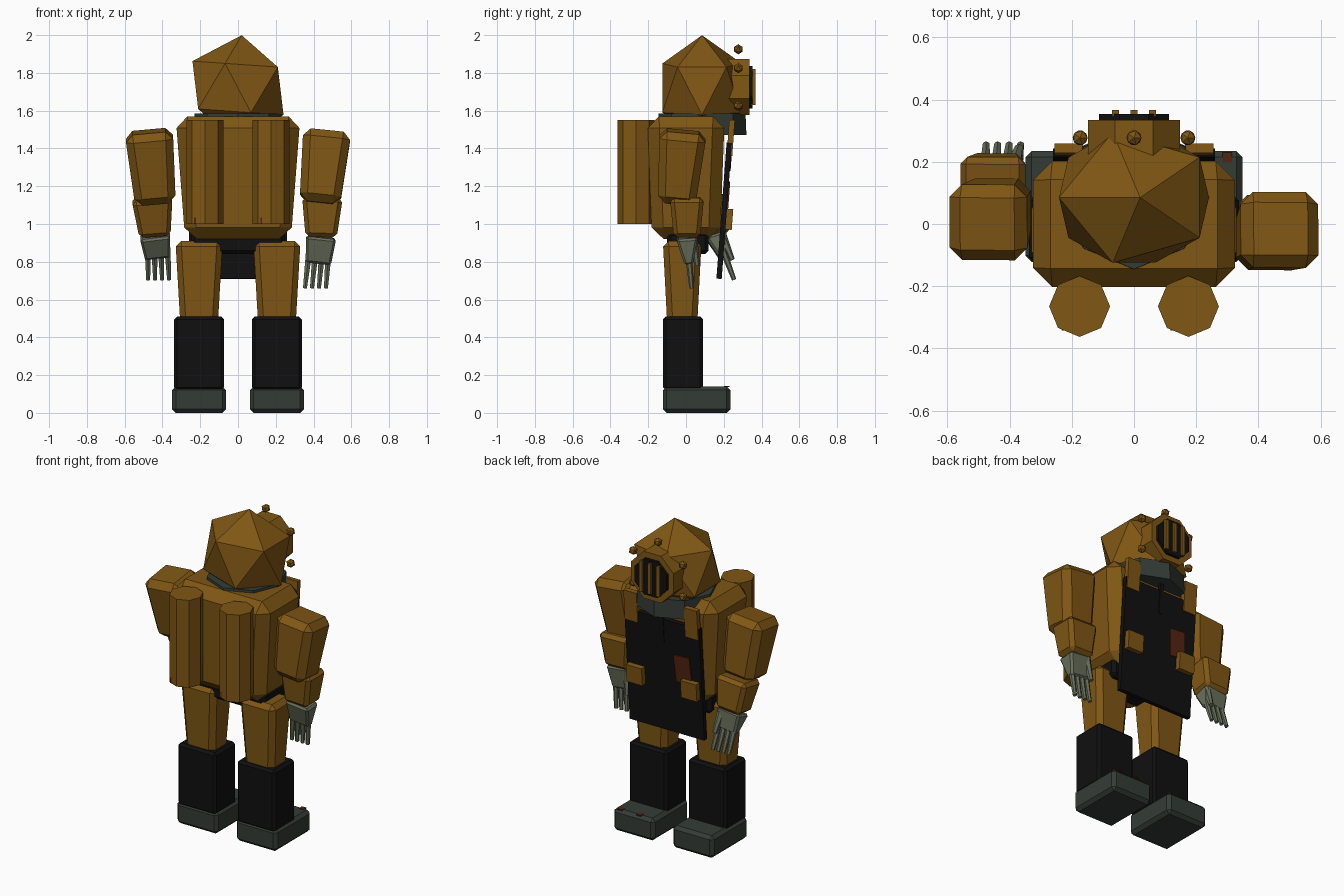
import bpy, bmesh, math
from mathutils import Vector, Matrix

if "Cube" in bpy.data.objects:
    bpy.data.objects.remove(bpy.data.objects["Cube"], do_unlink=True)


def material(name, r, g, b):
    m = bpy.data.materials.new(name)
    m.use_nodes = True
    m.diffuse_color = (r, g, b, 1)
    m.node_tree.nodes["Principled BSDF"].inputs["Base Color"].default_value = (r, g, b, 1)
    return m


BRASS = material("dark mustard", 0.215, 0.095, 0.007)
BLACK = material("rubber black", 0.005, 0.005, 0.005)
STEEL = material("green grey", 0.034, 0.045, 0.037)
GLOVE = material("pale olive", 0.14, 0.16, 0.105)
RUST = material("rust", 0.085, 0.018, 0.005)


def finish(name, bm, mat):
    bmesh.ops.recalc_face_normals(bm, faces=bm.faces)
    mesh = bpy.data.meshes.new(name)
    bm.to_mesh(mesh)
    bm.free()
    mesh.materials.append(mat)
    obj = bpy.data.objects.new(name, mesh)
    bpy.context.collection.objects.link(obj)
    return obj


def block(name, low, high, low_size, high_size, bevel, mat):
    """Tapered box along the line low-high, with chamfered edges."""
    low, high = Vector(low), Vector(high)
    axis = high - low
    turn = Vector((0, 0, 1)).rotation_difference(axis).to_matrix()
    bm = bmesh.new()
    bmesh.ops.create_cube(bm, size=1)
    for v in bm.verts:
        size = high_size if v.co.z > 0 else low_size
        local = Vector((v.co.x * size[0], v.co.y * size[1], v.co.z * axis.length))
        v.co = (low + high) / 2 + turn @ local
    if bevel:
        bmesh.ops.bevel(bm, geom=bm.edges[:], offset=bevel, segments=1, affect='EDGES')
    return finish(name, bm, mat)


def box(name, x, y, z, mat, bevel=0):
    cx, cy = sum(x) / 2, sum(y) / 2
    size = (x[1] - x[0], y[1] - y[0])
    return block(name, (cx, cy, z[0]), (cx, cy, z[1]), size, size, bevel, mat)


def rod(name, low, high, r0, r1, sides, mat, spin=0):
    low, high = Vector(low), Vector(high)
    axis = high - low
    turn = Vector((0, 0, 1)).rotation_difference(axis).to_matrix().to_4x4()
    bm = bmesh.new()
    bmesh.ops.create_cone(bm, cap_ends=True, segments=sides, radius1=r0, radius2=r1,
                          depth=axis.length,
                          matrix=Matrix.Translation((low + high) / 2) @ turn @ Matrix.Rotation(spin, 4, 'Z'))
    return finish(name, bm, mat)


def ball(name, centre, radius, mat, turn=Matrix(), squash=1):
    bm = bmesh.new()
    bmesh.ops.create_icosphere(bm, subdivisions=1, radius=radius,
                               matrix=Matrix.Translation(centre) @ Matrix.Diagonal((1, squash, 1, 1)) @ turn)
    return finish(name, bm, mat)


# Torso, hips and collar
block("torso", (0, 0, 0.92), (0, 0, 1.57), (0.56, 0.36), (0.66, 0.41), 0.062, BRASS)
box("hips", (-0.25, 0.25), (-0.1, 0.12), (0.84, 0.96), BLACK, 0.02)
rod("collar", (0, 0.085, 1.47), (0, 0.085, 1.585), 0.235, 0.23, 8, STEEL)

# Helmet
tilt = Matrix.Rotation(0.07, 4, 'Y') @ Matrix.Rotation(math.pi, 4, 'Z')
ball("helmet", (0, 0.085, 1.72), 0.28, BRASS, tilt, 0.88)

# Face grille with its bars and bolts
FACE_Z = 1.725
flat = math.pi / 8
rod("grille_rim", (0, 0.2, FACE_Z), (0, 0.335, FACE_Z), 0.16, 0.16, 8, BRASS, flat)
rod("grille_plate", (0, 0.33, FACE_Z), (0, 0.353, FACE_Z), 0.122, 0.122, 8, BLACK, flat)
for i in (-1, 0, 1):
    box("grille_bar", (i * 0.06 - 0.011, i * 0.06 + 0.011), (0.345, 0.367),
        (FACE_Z - 0.095, FACE_Z + 0.095), BRASS)
for i in range(6):
    a = math.pi / 2 + i * math.pi / 3
    ball("helmet_bolt", (0.2 * math.cos(a), 0.277, FACE_Z + 0.2 * math.sin(a)), 0.027, BRASS)

# Apron with straps, pockets, a seam and a patch, all following its slope
def apron_y(z):
    return 0.175 + (z - 0.71) * 0.075


def apron_plate(name, x, z, depth, thick, mat, lean=0):
    mid = (x[0] + x[1]) / 2
    size = (x[1] - x[0], thick)
    return block(name, (mid - lean, apron_y(z[0]) + depth, z[0]),
                 (mid + lean, apron_y(z[1]) + depth, z[1]), size, size, 0, mat)


apron_plate("apron", (-0.26, 0.26), (0.71, 1.43), 0, 0.028, BLACK)
apron_plate("apron_seam", (-0.012, 0.012), (1.28, 1.53), 0.008, 0.02, BLACK)
apron_plate("rust_patch", (-0.19, -0.08), (1.05, 1.22), 0.016, 0.009, RUST, 0.006)
for s in (-1, 1):
    apron_plate("apron_strap", (s * 0.21 - 0.045, s * 0.21 + 0.045), (1.36, 1.55), 0.006, 0.03, BRASS)
    apron_plate("apron_pocket", (s * 0.19 - 0.055, s * 0.19 + 0.055), (0.97, 1.08), 0.03, 0.035, BRASS)

# Back tanks, legs and boots
for s in (-1, 1):
    x = s * 0.175
    rod("air_tank", (x, -0.265, 1.0), (x, -0.265, 1.55), 0.098, 0.098, 8, BRASS)
    x = s * 0.206
    block("thigh", (x, -0.02, 0.48), (x, -0.02, 0.91), (0.2, 0.16), (0.25, 0.205), 0.03, BRASS)
    box("shin", (x - 0.132, x + 0.132), (-0.122, 0.09), (0.12, 0.51), BLACK, 0.015)
    box("boot", (x - 0.143, x + 0.143), (-0.122, 0.235), (0, 0.14), STEEL, 0.02)


# Arms: sleeve, cuff and glove along a chain of joints
def arm(side, shoulder, elbow, cuff, wrist, knuckle, tip):
    shoulder, elbow, cuff, wrist, knuckle, tip = (
        Vector((side * p[0], p[1], p[2])) for p in (shoulder, elbow, cuff, wrist, knuckle, tip))
    block("upper_arm", elbow, shoulder, (0.215, 0.2), (0.255, 0.25), 0.04, BRASS)
    block("forearm", wrist, cuff, (0.165, 0.14), (0.215, 0.18), 0.022, BRASS)
    block("palm", knuckle, wrist, (0.135, 0.045), (0.16, 0.115), 0.012, GLOVE)
    for i in range(4):
        across = Vector((side * (i - 1.5), 0, 0))
        rod("finger", tip + across * 0.037, knuckle + across * 0.035 + Vector((0, 0, 0.03)),
            0.012, 0.018, 6, GLOVE)
    inner = Vector((side * -0.055, 0.03, 0))
    rod("thumb", knuckle + inner + Vector((0, 0.015, -0.01)), wrist + inner, 0.014, 0.025, 6, GLOVE)


arm(1, (0.472, -0.015, 1.49), (0.433, -0.05, 1.11), (0.447, 0.005, 1.14),
    (0.44, 0.005, 0.93), (0.425, 0.015, 0.79), (0.41, 0.03, 0.66))
arm(-1, (0.472, 0.0, 1.49), (0.437, 0.05, 1.11), (0.455, 0.125, 1.14),
    (0.44, 0.16, 0.94), (0.425, 0.2, 0.82), (0.42, 0.255, 0.705))

# Small rust flecks
for x in (-0.22, 0.13):
    box("rust_fleck", (x - 0.012, x + 0.012), (-0.343, -0.336), (1.0, 1.035), RUST)
for x in (0.17, 0.3):
    box("rust_fleck", (x - 0.015, x + 0.015), (0.2, 0.23), (0.136, 0.143), RUST)
